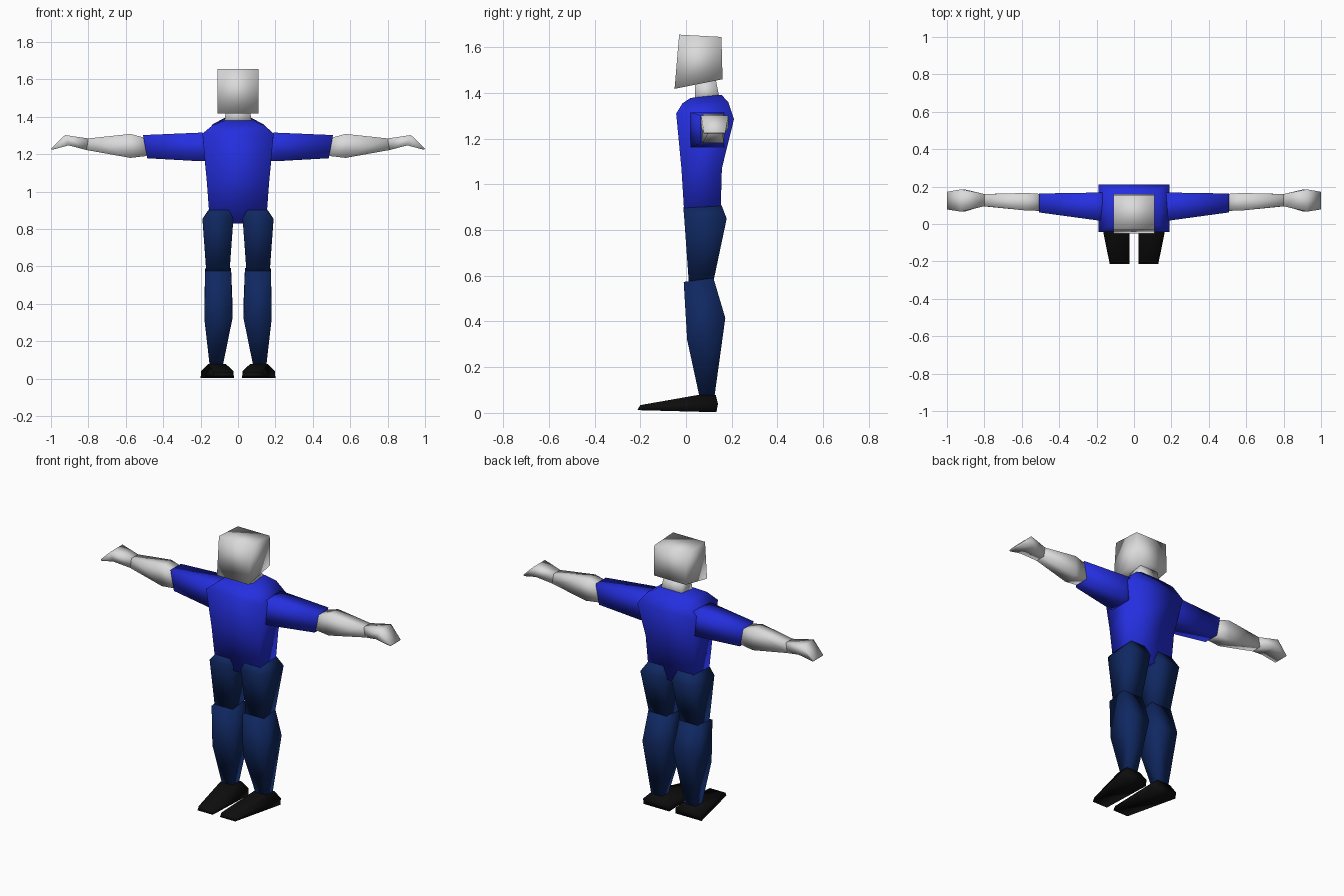
import bpy, bmesh

if "Cube" in bpy.data.objects:
    bpy.data.objects.remove(bpy.data.objects["Cube"])


def material(name, rgb):
    m = bpy.data.materials.new(name)
    m.diffuse_color = (*rgb, 1)
    m.use_nodes = True
    m.node_tree.nodes["Principled BSDF"].inputs["Base Color"].default_value = m.diffuse_color
    return m


SKIN = material("pale grey skin", (0.70, 0.70, 0.70))
SHIRT = material("blue shirt", (0.018, 0.028, 0.74))
JEANS = material("dark blue jeans", (0.005, 0.021, 0.12))
SHOE = material("black shoe", (0.004, 0.004, 0.004))


def loft(name, rings, mat, side=1):
    """Skin four-cornered rings into a closed smooth-shaded solid."""
    bm = bmesh.new()
    loops = [[bm.verts.new((x * side, y, z)) for x, y, z in r] for r in rings]
    for a, b in zip(loops, loops[1:]):
        for i in range(4):
            j = (i + 1) % 4
            bm.faces.new((a[i], a[j], b[j], b[i]))
    bm.faces.new(loops[0])
    bm.faces.new(loops[-1])
    bmesh.ops.recalc_face_normals(bm, faces=bm.faces)
    for f in bm.faces:
        f.smooth = True
    mesh = bpy.data.meshes.new(name)
    bm.to_mesh(mesh)
    bm.free()
    mesh.materials.append(mat)
    ob = bpy.data.objects.new(name, mesh)
    bpy.context.collection.objects.link(ob)


def level(x0, x1, yf, yb, zf, zb=None):
    """Horizontal ring, which may tip from front height zf to back height zb."""
    zb = zf if zb is None else zb
    return [(x0, yf, zf), (x1, yf, zf), (x1, yb, zb), (x0, yb, zb)]


def upright(xt, xb, y0, y1, zt, zb):
    """Ring across an arm, with its top edge at xt and bottom edge at xb."""
    return [(xt, y0, zt), (xt, y1, zt), (xb, y1, zb), (xb, y0, zb)]


# Head and neck
loft("head", [level(-.11, .11, -.05, .16, 1.418, 1.46),
              level(-.11, .11, -.03, .155, 1.655, 1.645)], SKIN)
loft("neck", [level(-.075, .075, .04, .15, 1.36),
              level(-.06, .06, .04, .13, 1.46)], SKIN)

# Shirt body
loft("torso", [level(-.15, .15, -.005, .15, .83),
               level(-.168, .168, -.02, .157, 1.07),
               level(-.19, .19, -.043, .21, 1.31, 1.285),
               level(-.135, .135, -.015, .185, 1.355, 1.36),
               level(-.075, .075, .02, .155, 1.378, 1.392)], SHIRT)

for side, tag in ((1, "left"), (-1, "right")):
    # Sleeve, forearm and hand
    loft(tag + "_sleeve", [upright(.15, .16, .018, .168, 1.312, 1.165),
                           upright(.20, .20, .02, .168, 1.315, 1.162),
                           upright(.508, .485, .062, .163, 1.302, 1.178)], SHIRT, side)
    loft(tag + "_forearm", [upright(.49, .49, .07, .16, 1.285, 1.19),
                            upright(.575, .575, .072, .166, 1.308, 1.18),
                            upright(.80, .81, .095, .16, 1.284, 1.222)], SKIN, side)
    loft(tag + "_hand", [upright(.80, .81, .095, .16, 1.284, 1.222),
                         upright(.925, .905, .066, .185, 1.302, 1.247),
                         upright(1.0, .995, .078, .172, 1.23, 1.223)], SKIN, side)
    # Thigh and shin
    loft(tag + "_thigh", [level(.045, .17, .012, .12, .575),
                          level(.025, .19, -.008, .178, .855, .85),
                          level(.05, .152, -.012, .155, .90, .91)], JEANS, side)
    loft(tag + "_shin", [level(.08, .152, .058, .125, .075),
                         level(.03, .18, .005, .172, .32, .415),
                         level(.037, .175, -.01, .12, .573, .59)], JEANS, side)
    # Shoe: lower box with a tapering toe and a raised ankle
    loft(tag + "_shoe", [
        [(.025, -.213, .012), (.13, -.213, .012), (.2, .133, .003), (.022, .133, .003)],
        [(.025, -.2, .034), (.13, -.2, .034), (.197, .14, .04), (.024, .14, .04)],
        level(.065, .16, .05, .13, .078, .078)], SHOE, side)
